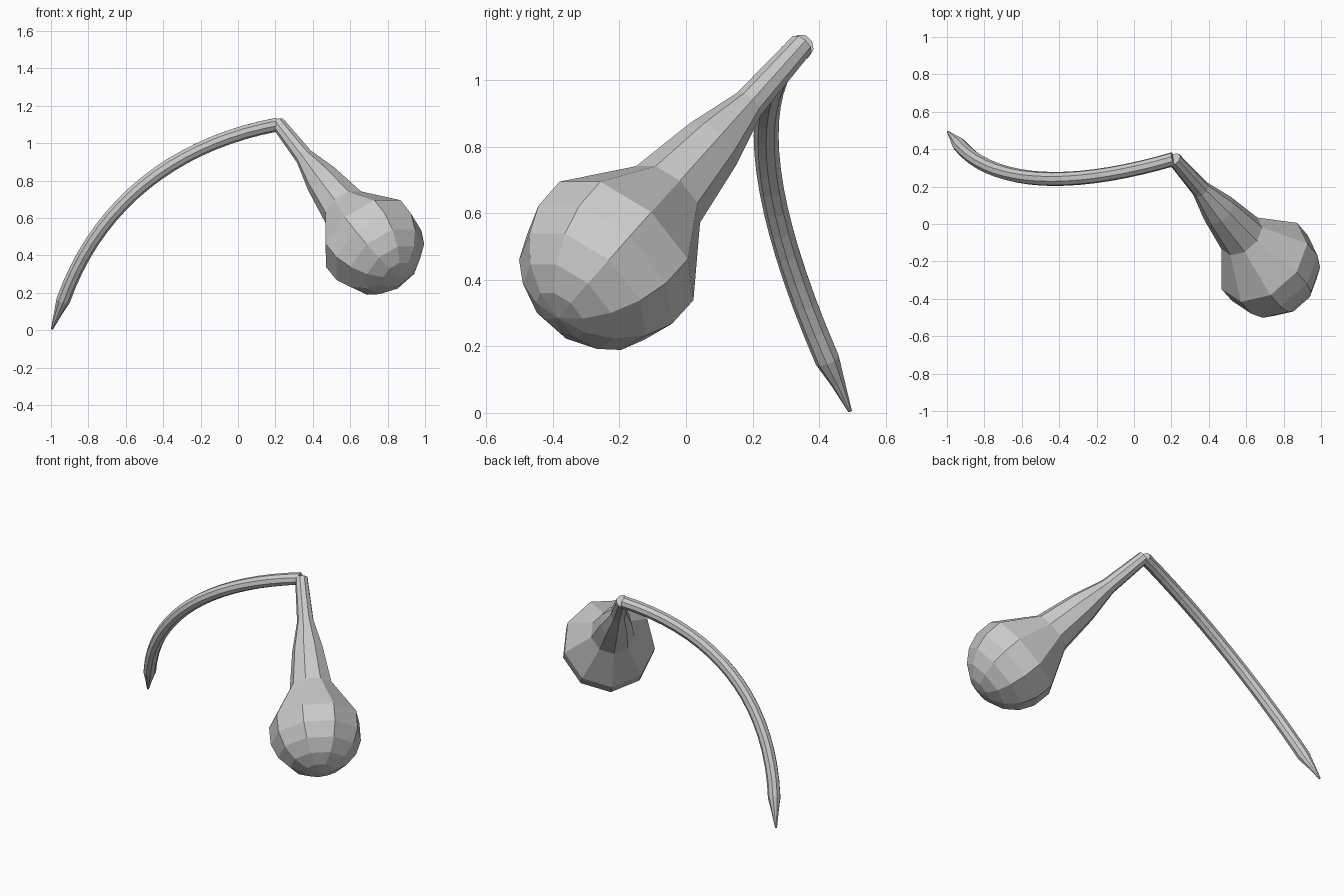
import bpy, bmesh
from math import sin, cos, pi, radians
from mathutils import Vector

if "Cube" in bpy.data.objects:
    bpy.data.objects.remove(bpy.data.objects["Cube"])

SIDES = 9


def loft(name, centres, radii, ref):
    """Flat-shaded tube through centres; one corner of each ring points away from ref."""
    bm = bmesh.new()
    rings = []
    n = len(centres)
    for i, (c, r) in enumerate(zip(centres, radii)):
        d = (centres[min(i + 1, n - 1)] - centres[max(i - 1, 0)]).normalized()
        u = (ref - d * ref.dot(d)).normalized()
        s = d.cross(u)
        angles = [pi + 2 * pi * k / SIDES for k in range(SIDES)]
        rings.append([bm.verts.new(c + (u * cos(a) + s * sin(a)) * r) for a in angles])
    for a, b in zip(rings, rings[1:]):
        for k in range(SIDES):
            j = (k + 1) % SIDES
            bm.faces.new((a[k], a[j], b[j], b[k]))
    bm.faces.new(rings[0][::-1])
    bm.faces.new(rings[-1])
    bmesh.ops.recalc_face_normals(bm, faces=bm.faces[:])
    mesh = bpy.data.meshes.new(name)
    bm.to_mesh(mesh)
    bm.free()
    obj = bpy.data.objects.new(name, mesh)
    bpy.context.collection.objects.link(obj)
    return obj


# Bulb with tapering neck, hanging along a slanted axis
top = Vector((0.215, 0.347, 1.105))
axis = Vector((0.505, -0.575, -0.644)).normalized()
profile = [(0.0, 0.038), (0.28, 0.05), (0.47, 0.095), (0.71, 0.13)]
ball_at, ball_r = 0.995, 0.278
for deg in (-11, 12, 32, 52, 71):
    profile.append((ball_at + ball_r * sin(radians(deg)), ball_r * cos(radians(deg))))
profile.append((ball_at + ball_r, 0.002))
loft("bulb", [top + axis * t for t, r in profile], [r for t, r in profile],
     Vector((0, 0, 1)))

# Arched stem with a pointed foot
p0, p1, p2, p3 = (Vector(p) for p in ((-0.935, 0.425, 0.16), (-0.75, 0.20, 0.68),
                                      (-0.33, 0.19, 1.0), (0.21, 0.347, 1.1)))
centres = [Vector((-0.995, 0.493, 0.005)), Vector((-0.963, 0.457, 0.09))]
radii = [0.006, 0.022]
STEPS = 18
for i in range(STEPS + 1):
    t = i / STEPS
    q = 1 - t
    centres.append(p0 * q**3 + p1 * 3 * q * q * t + p2 * 3 * q * t * t + p3 * t**3)
    radii.append(0.038)
loft("stem", centres, radii, Vector((-0.5, 0.5, 0.7)).cross(p3 - p0))
